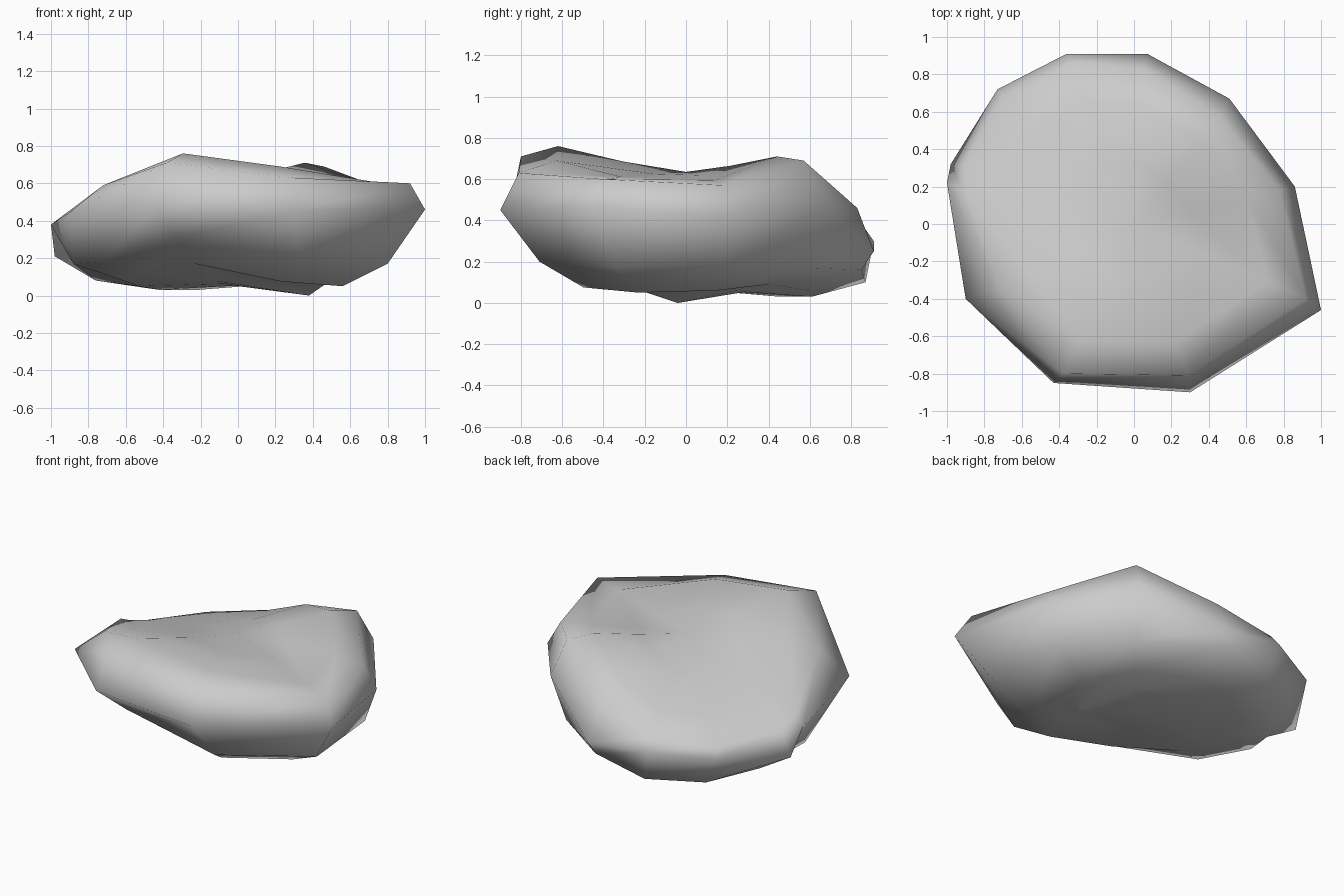
import bpy, bmesh

if "Cube" in bpy.data.objects:
    bpy.data.objects.remove(bpy.data.objects["Cube"])

# Contours of the boulder, counter-clockwise from the front right corner
widest = [(1, -.46, .46), (.86, .20, .42), (.51, .67, .48), (.07, .91, .25),
          (-.36, .91, .30), (-.73, .72, .28), (-.98, .32, .21), (-1, .22, .38),
          (-.90, -.40, .445), (-.43, -.85, .47), (.30, -.90, .45)]
top_rim = [(.92, -.40, .60), (.78, .18, .57), (.46, .57, .69), (.05, .83, .46),
           (-.34, .86, .37), (-.69, .67, .335), (-.90, .31, .36), (-.90, .16, .42),
           (-.72, -.35, .59), (-.38, -.80, .71), (.29, -.81, .63)]
low_rim = [(.80, -.33, .17), (.77, .21, .19), (.46, .58, .17), (.06, .85, .16),
           (-.31, .87, .10), (-.60, .65, .07), (-.76, .32, .08), (-.88, .03, .17),
           (-.73, -.28, .18), (-.33, -.68, .31), (.33, -.71, .20)]
top_heights = [.61, .595, .71, .59, .46, .43, .46, .49, .62, .76, .69]
low_heights = [.05, .06, .09, .06, .03, .03, .05, .08, .12, .17, .075]
top_centre, low_centre = (.0, .0, .635), (.38, -.04, .0)


def inset(ring, factor, heights):
    return [(x * factor, y * factor, z) for (x, y, _), z in zip(ring, heights)]


top_inner = inset(top_rim, .775, top_heights)
top_bowl = inset(top_rim, .38, [.635 + .4 * (z - .635) for z in top_heights])
low_inner = inset(low_rim, .7, low_heights)
# Shallow hollow around the lowest point of the underside
low_hollow = [((x + low_centre[0]) / 2, (y + low_centre[1]) / 2, z / 2 + .038)
              for x, y, z in low_inner]

# Loft the contours and close both ends with fans
bm = bmesh.new()
rings = [[bm.verts.new(p) for p in ring]
         for ring in (low_hollow, low_inner, low_rim, widest,
                      top_rim, top_inner, top_bowl)]
n = len(widest)
for a, b in zip(rings, rings[1:]):
    for i in range(n):
        j = (i + 1) % n
        bm.faces.new((a[i], a[j], b[j], b[i]))
for ring, centre in ((rings[0], low_centre), (rings[-1], top_centre)):
    c = bm.verts.new(centre)
    for i in range(n):
        bm.faces.new((ring[i], ring[(i + 1) % n], c))
bmesh.ops.recalc_face_normals(bm, faces=bm.faces)
for f in bm.faces:
    f.smooth = True

mesh = bpy.data.meshes.new("boulder")
bm.to_mesh(mesh)
bm.free()
bpy.context.collection.objects.link(bpy.data.objects.new("boulder", mesh))
